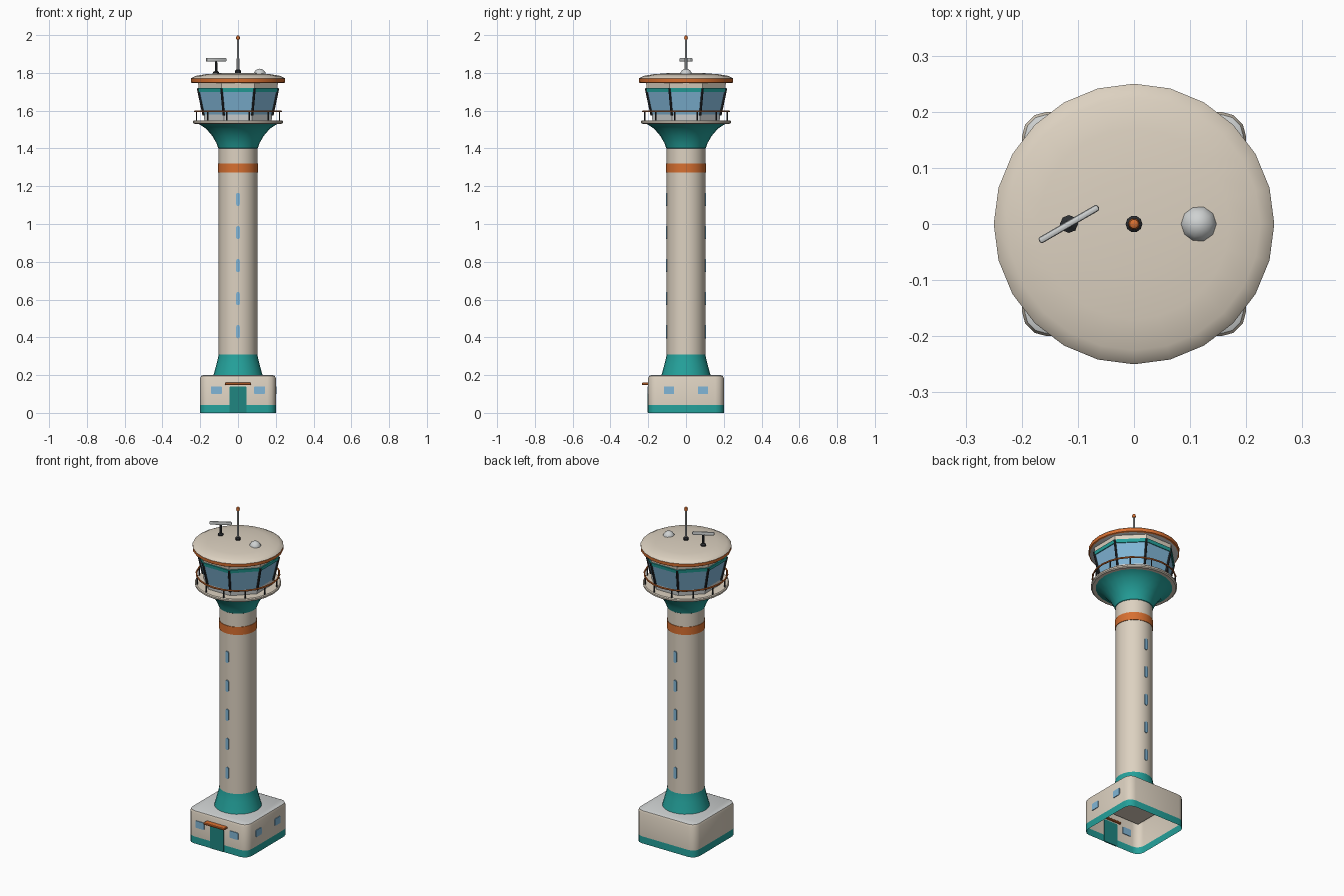
import bpy, bmesh, math
from mathutils import Vector, Matrix

if "Cube" in bpy.data.objects:
    bpy.data.objects.remove(bpy.data.objects["Cube"])


def mat(name, r, g, b):
    m = bpy.data.materials.new(name)
    m.diffuse_color = (r, g, b, 1)
    m.use_nodes = True
    m.node_tree.nodes["Principled BSDF"].inputs["Base Color"].default_value = m.diffuse_color
    return m


CREAM = mat("cream", 0.72, 0.64, 0.53)
TEAL = mat("teal", 0.018, 0.36, 0.33)
DOOR = mat("dark teal", 0.014, 0.24, 0.22)
ORANGE = mat("orange", 0.68, 0.16, 0.03)
GLASS = mat("glass blue", 0.22, 0.47, 0.68)
GREY = mat("light grey", 0.62, 0.64, 0.64)
DARK = mat("charcoal", 0.025, 0.028, 0.032)


def finish(name, bm, mats, smooth=True):
    bmesh.ops.recalc_face_normals(bm, faces=bm.faces)
    me = bpy.data.meshes.new(name)
    bm.to_mesh(me)
    bm.free()
    for m in mats:
        me.materials.append(m)
    ob = bpy.data.objects.new(name, me)
    bpy.context.collection.objects.link(ob)
    if smooth:
        bpy.ops.object.select_all(action='DESELECT')
        ob.select_set(True)
        bpy.context.view_layer.objects.active = ob
        bpy.ops.object.shade_smooth_by_angle(angle=math.radians(35))
    return ob


def lathe(name, profile, mats, segs=24, start=0.0, at=(0, 0), closed=False, ids=None, smooth=True):
    """Turn (radius, z) points about a vertical axis; ids gives a material per band."""
    bm = bmesh.new()
    rings = []
    for r, z in profile:
        if r == 0:
            rings.append([bm.verts.new((at[0], at[1], z))] * segs)
        else:
            rings.append([bm.verts.new((at[0] + r * math.cos(start + math.tau * i / segs),
                                        at[1] + r * math.sin(start + math.tau * i / segs), z))
                          for i in range(segs)])
    if closed:
        rings.append(rings[0])
    for k in range(len(rings) - 1):
        for i in range(segs):
            j = (i + 1) % segs
            quad = [rings[k][i], rings[k][j], rings[k + 1][j], rings[k + 1][i]]
            f = bm.faces.new(list(dict.fromkeys(quad)))
            f.material_index = ids[k] if ids else 0
    return finish(name, bm, mats, smooth)


def box(name, lo, hi, m, bevel=0.0, turn=0.0, segments=2):
    """Box between two corners, turned about z through its own centre."""
    lo, hi = Vector(lo), Vector(hi)
    bm = bmesh.new()
    bmesh.ops.create_cube(bm, size=1, matrix=Matrix.Diagonal((*(hi - lo), 1)))
    if bevel:
        bmesh.ops.bevel(bm, geom=bm.edges[:], offset=bevel, segments=segments, affect='EDGES', profile=0.5)
    bmesh.ops.transform(bm, verts=bm.verts,
                        matrix=Matrix.Translation((lo + hi) / 2) @ Matrix.Rotation(turn, 4, 'Z'))
    return finish(name, bm, [m])


def rod(bm, a, b, r, segs=8):
    a, b = Vector(a), Vector(b)
    d = b - a
    bmesh.ops.create_cone(bm, cap_ends=True, segments=segs, radius1=r, radius2=r, depth=d.length,
                          matrix=Matrix.Translation((a + b) / 2) @ d.to_track_quat('Z', 'Y').to_matrix().to_4x4())


def plate(name, w, h, centre, turn, m, corner, depth=0.008):
    """Thin rounded panel in the xz plane, facing -y before turning about z."""
    bm = bmesh.new()
    vs = []
    for sx, sz, a0 in ((1, 1, 0), (-1, 1, 90), (-1, -1, 180), (1, -1, 270)):
        for k in range(4):
            a = math.radians(a0 + 30 * k)
            vs.append(bm.verts.new((sx * (w / 2 - corner) + corner * math.cos(a), 0,
                                    sz * (h / 2 - corner) + corner * math.sin(a))))
    f = bm.faces.new(vs)
    ext = bmesh.ops.extrude_face_region(bm, geom=[f])
    bmesh.ops.translate(bm, verts=[v for v in ext['geom'] if isinstance(v, bmesh.types.BMVert)], vec=(0, depth, 0))
    bmesh.ops.translate(bm, verts=bm.verts, vec=(0, -depth / 2, 0))
    bmesh.ops.transform(bm, verts=bm.verts, matrix=Matrix.Translation(centre) @ Matrix.Rotation(turn, 4, 'Z'))
    return finish(name, bm, [m], smooth=False)


# Ground building: rounded box with open underside, teal plinth and grey roof
bm = bmesh.new()
bmesh.ops.create_cube(bm, size=1, matrix=Matrix.Translation((0, 0, 0.1)) @ Matrix.Diagonal((0.4, 0.4, 0.2, 1)))
upright = [e for e in bm.edges if abs(e.verts[0].co.z - e.verts[1].co.z) > 0.1]
bmesh.ops.bevel(bm, geom=upright, offset=0.045, segments=3, affect='EDGES', profile=0.5)
rim = [e for e in bm.edges if all(v.co.z > 0.19 for v in e.verts)]
bmesh.ops.bevel(bm, geom=rim, offset=0.016, segments=2, affect='EDGES', profile=0.5)
bmesh.ops.delete(bm, geom=[f for f in bm.faces if f.calc_center_median().z < 0.001], context='FACES_ONLY')
bmesh.ops.bisect_plane(bm, geom=bm.verts[:] + bm.edges[:] + bm.faces[:], plane_co=(0, 0, 0.042), plane_no=(0, 0, 1))
bm.normal_update()
for f in bm.faces:
    f.material_index = 1 if f.calc_center_median().z < 0.042 else (2 if abs(f.normal.z) > 0.6 else 0)
finish("ground_building", bm, [CREAM, TEAL, GREY])
box("ceiling", (-0.18, -0.18, 0.182), (0.18, 0.18, 0.186), CREAM)

# Entrance door, canopy and ground windows
plate("door", 0.09, 0.138, (0, -0.2, 0.070), 0, DOOR, 0.004)
box("door_canopy", (-0.07, -0.234, 0.148), (0.07, -0.19, 0.16), ORANGE, 0.003, segments=1)
for s in (-1, 1):
    plate("front_window", 0.058, 0.042, (s * 0.114, -0.2, 0.12), 0, GLASS, 0.006)
    plate("side_window", 0.054, 0.042, (0.2, s * 0.09, 0.12), math.pi / 2, GLASS, 0.006)

# Tower shaft with flared foot and flared head
lathe("tower_foot", [(0.131, 0.195), (0.122, 0.228), (0.113, 0.262), (0.106, 0.29), (0.103, 0.31)], [TEAL])
lathe("tower_shaft", [(0.102, 0.3), (0.102, 1.41)], [CREAM])
lathe("shaft_band", [(0.102, 1.272), (0.105, 1.272), (0.105, 1.32), (0.102, 1.32)], [ORANGE])
lathe("tower_head", [(0.102, 1.40), (0.105, 1.402), (0.115, 1.43), (0.136, 1.466), (0.169, 1.505),
                     (0.205, 1.528), (0.218, 1.533)], [TEAL])
for i in range(5):
    for s in (-1, 1):
        plate("shaft_window", 0.019, 0.07, (0, s * 0.102, 0.43 + 0.175 * i), 0, GLASS, 0.008)

# Balcony deck and railing
lathe("balcony_deck", [(0.1, 1.53), (0.23, 1.53), (0.237, 1.535), (0.237, 1.544), (0.232, 1.549), (0, 1.549)], [CREAM])
lathe("hand_rail", [(0.228 + 0.005 * math.cos(math.tau * k / 6), 1.596 + 0.005 * math.sin(math.tau * k / 6))
                    for k in range(6)], [ORANGE], closed=True)
bm = bmesh.new()
for i in range(12):
    a = math.radians(15 + 30 * i)
    x, y = 0.227 * math.cos(a), 0.227 * math.sin(a)
    rod(bm, (x, y, 1.545), (x, y, 1.596), 0.004, 6)
finish("rail_posts", bm, [DARK])

# Octagonal control cab: sill, outward leaning glass, teal band, header
K = 1 / math.cos(math.pi / 8)
cab = [(0.178, 1.545), (0.181, 1.58), (0.181, 1.58), (0.207, 1.70), (0.212, 1.70), (0.215, 1.72),
       (0.208, 1.72), (0.212, 1.75)]
lathe("control_cab", [(r * K, z) for r, z in cab], [GREY, GLASS, TEAL, CREAM], segs=8, start=math.pi / 8,
      ids=[0, 0, 1, 2, 2, 2, 3], smooth=False)
bm = bmesh.new()
for i in range(8):
    a = math.pi / 8 + i * math.pi / 4
    d = Vector((math.cos(a), math.sin(a), 0)) * K
    rod(bm, d * 0.182 + Vector((0, 0, 1.575)), d * 0.212 + Vector((0, 0, 1.717)), 0.0065)
finish("cab_mullions", bm, [DARK])

# Roof: grey soffit, orange fascia, shallow dome
lathe("cab_roof", [(0, 1.746), (0.242, 1.746), (0.249, 1.75), (0.25, 1.769), (0.248, 1.772), (0.225, 1.784),
                   (0.17, 1.793), (0.09, 1.799), (0, 1.801)], [GREY, ORANGE, CREAM],
      ids=[0, 1, 1, 2, 2, 2, 2, 2])

# Antenna mast with beacon
lathe("mast_base", [(0.015, 1.795), (0.015, 1.812), (0.009, 1.818), (0, 1.818)], [DARK], segs=10)
lathe("mast", [(0.007, 1.81), (0.006, 1.98)], [GREY], segs=8)
lathe("beacon", [(0, 1.974), (0.008, 1.976), (0.0105, 1.985), (0.008, 1.995), (0, 2.0)], [ORANGE], segs=10)

# Rotating radar bar
lathe("radar_post", [(0.016, 1.79), (0.016, 1.804), (0.007, 1.81), (0.006, 1.864), (0, 1.864)], [DARK],
      segs=8, at=(-0.116, 0))
box("radar_bar", (-0.177, -0.006, 1.859), (-0.055, 0.006, 1.879), GREY, 0.0045, math.radians(30))

# Radome
lathe("radome", [(0.033 * math.cos(t), 1.789 + 0.033 * math.sin(t)) for t in (-0.3, 0, 0.4, 0.8, 1.2)]
      + [(0, 1.822)], [GREY], segs=10, at=(0.115, 0))
